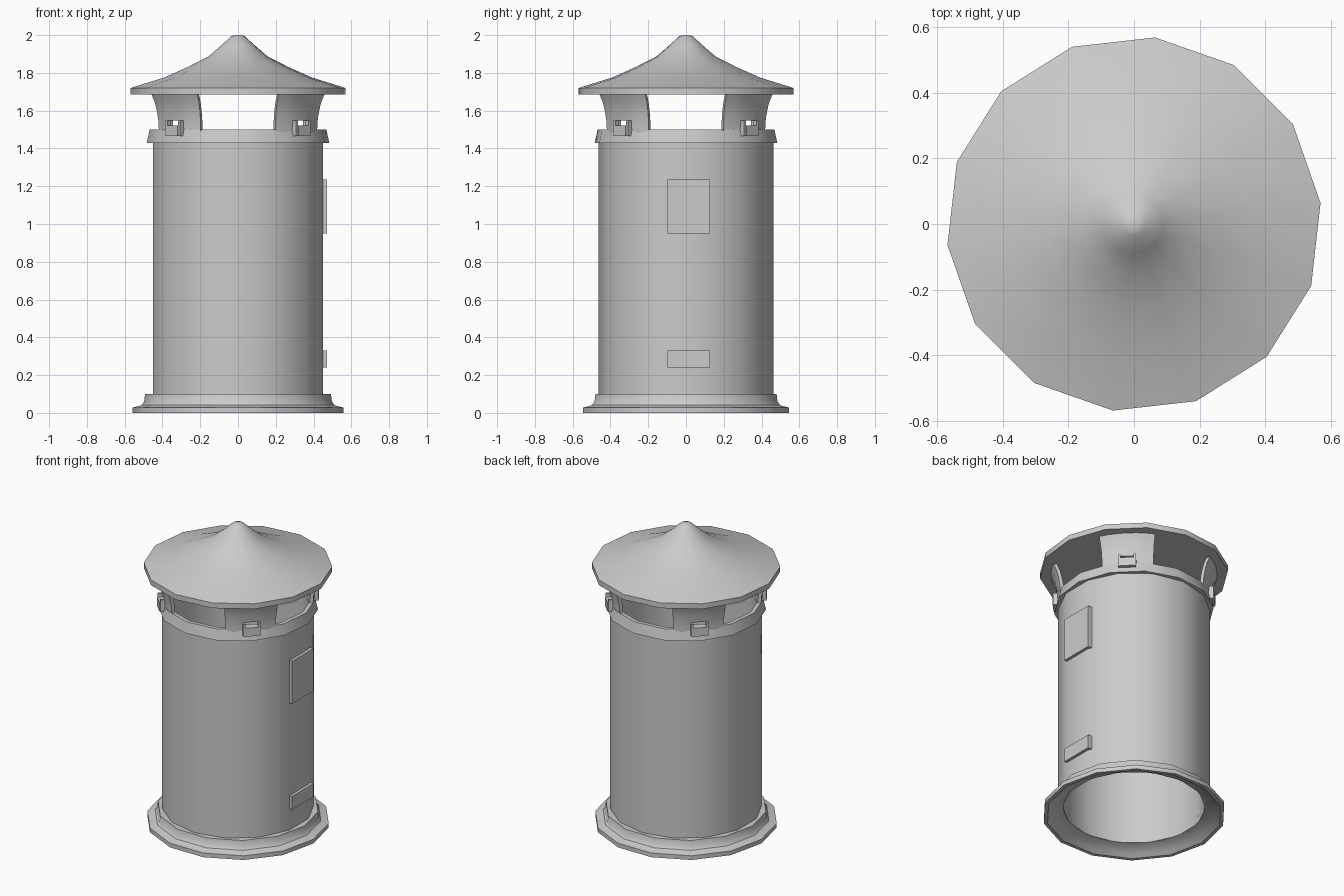
import bpy, bmesh
from math import cos, sin, pi, radians
from mathutils import Matrix

if "Cube" in bpy.data.objects:
    bpy.data.objects.remove(bpy.data.objects["Cube"])

N = 14
Q = 2 * pi / N / 4


def finish(name, bm):
    bmesh.ops.remove_doubles(bm, verts=bm.verts, dist=1e-5)
    bmesh.ops.recalc_face_normals(bm, faces=bm.faces)
    me = bpy.data.meshes.new(name)
    bm.to_mesh(me)
    bm.free()
    ob = bpy.data.objects.new(name, me)
    bpy.context.collection.objects.link(ob)
    bpy.ops.object.select_all(action='DESELECT')
    bpy.context.view_layer.objects.active = ob
    ob.select_set(True)
    bpy.ops.object.shade_smooth_by_angle(angle=radians(32))
    return ob


def lathe(name, profile, offset, closed=True):
    """Spin an (r, z) profile around z in N flat steps."""
    bm = bmesh.new()
    rings = [[bm.verts.new((r * cos(offset + 2 * pi * i / N),
                            r * sin(offset + 2 * pi * i / N), z))
              for i in range(N)] for r, z in profile]
    pairs = list(zip(rings, rings[1:]))
    if closed:
        pairs.append((rings[-1], rings[0]))
    for a, b in pairs:
        for i in range(N):
            j = (i + 1) % N
            bm.faces.new((a[i], a[j], b[j], b[i]))
    if not closed:
        bm.faces.new(rings[0])
        bm.faces.new(rings[-1])
    return finish(name, bm)


def box(name, lo, hi, angle=0):
    bm = bmesh.new()
    bmesh.ops.create_cube(bm, size=1)
    for v in bm.verts:
        v.co = [(l + h) / 2 + c * (h - l) for l, h, c in zip(lo, hi, v.co)]
    bm.transform(Matrix.Rotation(angle, 4, 'Z'))
    return finish(name, bm)


# Base moulding, hollow underneath
lathe("base", [(0.558, 0), (0.558, 0.028), (0.53, 0.035), (0.51, 0.042),
               (0.497, 0.06), (0.492, 0.1), (0.44, 0.1), (0.44, 0.05),
               (0.475, 0.04), (0.51, 0.02), (0.535, 0)], 0)

# Open tube body and collar
lathe("body", [(0.4625, 0.05), (0.4625, 1.45), (0.435, 1.45), (0.435, 0.05)], pi / 2)
lathe("collar", [(0.486, 1.43), (0.471, 1.5), (0.445, 1.5), (0.445, 1.43)], Q)

# Roof with a concave slope
lathe("roof", [(0.573, 1.685), (0.573, 1.72), (0.395, 1.775), (0.27, 1.83),
               (0.16, 1.885), (0.09, 1.945), (0.035, 1.995), (0.015, 2.0)], Q, closed=False)

# Four flared posts, each with a small slot and a tab below it
levels = [(0.462, 1.44), (0.464, 1.522), (0.466, 1.547), (0.475, 1.6), (0.487, 1.645), (0.508, 1.69)]
spans = [-19.8, -13, -6, 6, 13, 19.8]
for k in range(4):
    mid = 45 + 90 * k
    bm = bmesh.new()
    shells = [[[bm.verts.new(((r - t) * cos(radians(mid + a)), (r - t) * sin(radians(mid + a)), z))
                for a in spans] for r, z in levels] for t in (0, 0.022)]
    cells = {(i, j) for i in range(len(levels) - 1) for j in range(len(spans) - 1)} - {(1, 2)}
    for i, j in cells:
        corners = [(i, j), (i, j + 1), (i + 1, j + 1), (i + 1, j)]
        for s in shells:
            bm.faces.new([s[a][b] for a, b in corners])
        # Close the borders of the post and of its slot
        steps = [(i - 1, j), (i, j + 1), (i + 1, j), (i, j - 1)]
        for n, near in enumerate(steps):
            if near not in cells:
                (a, b), (c, d) = corners[n], corners[(n + 1) % 4]
                bm.faces.new((shells[0][a][b], shells[0][c][d], shells[1][c][d], shells[1][a][b]))
    finish(f"post_{k}", bm)
    box(f"tab_{k}", (0.46, -0.04, 1.465), (0.492, 0.04, 1.522), radians(mid))
    for side in (-1, 1):
        box(f"tab_rim_{k}_{side}", (0.46, side * 0.047 - 0.007, 1.465),
            (0.488, side * 0.047 + 0.007, 1.547), radians(mid))

# Door and vent plates on the right side
box("door_plate", (0.435, -0.098, 0.95), (0.47, 0.127, 1.235))
box("vent_plate", (0.435, -0.098, 0.24), (0.47, 0.127, 0.33))
